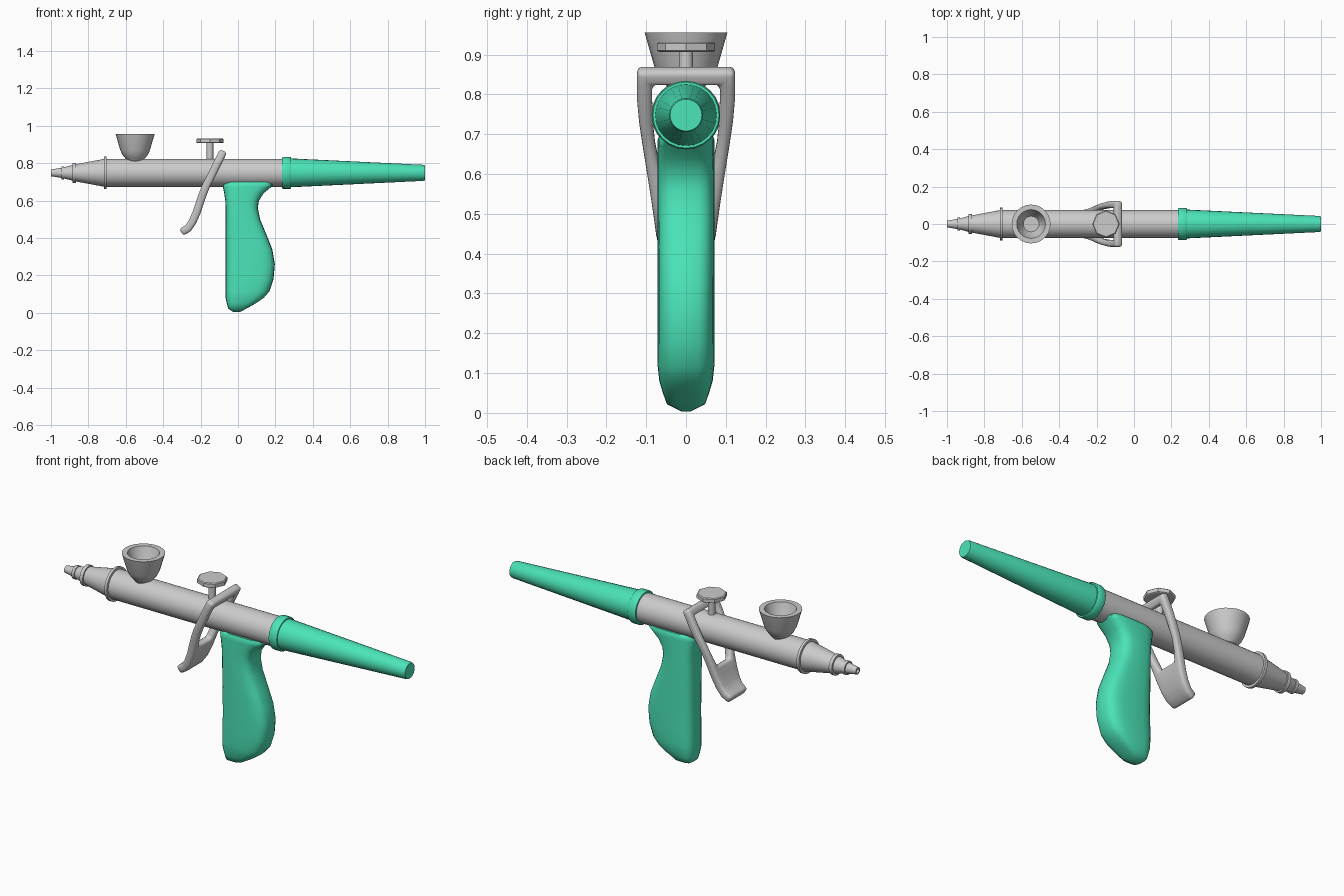
import bpy, bmesh, math
from mathutils import Vector

if "Cube" in bpy.data.objects:
    bpy.data.objects.remove(bpy.data.objects["Cube"])

AXIS_Z = 0.748
green = bpy.data.materials.new("green")
green.diffuse_color = (0.07, 0.78, 0.48, 1)
green.use_nodes = True
green.node_tree.nodes["Principled BSDF"].inputs["Base Color"].default_value = green.diffuse_color


def finish(name, bm, mat=None, angle=35):
    bmesh.ops.recalc_face_normals(bm, faces=bm.faces)
    me = bpy.data.meshes.new(name)
    bm.to_mesh(me)
    bm.free()
    ob = bpy.data.objects.new(name, me)
    bpy.context.collection.objects.link(ob)
    if mat:
        me.materials.append(mat)
    bpy.ops.object.select_all(action='DESELECT')
    ob.select_set(True)
    bpy.context.view_layer.objects.active = ob
    bpy.ops.object.shade_smooth_by_angle(angle=math.radians(angle))
    return ob


def loft(name, rings, mat=None, angle=35):
    """Skin a list of equal-length point rings and cap both ends."""
    bm = bmesh.new()
    rows = [[bm.verts.new(p) for p in r] for r in rings]
    n = len(rows[0])
    for a, b in zip(rows, rows[1:]):
        for i in range(n):
            j = (i + 1) % n
            bm.faces.new((a[i], a[j], b[j], b[i]))
    bm.faces.new(rows[0])
    bm.faces.new(rows[-1])
    return finish(name, bm, mat, angle)


def lathe(name, profile, origin, along_x=False, segs=24, mat=None, angle=35):
    """Revolve (position, radius) pairs around the x or z axis."""
    rings = []
    for t, r in profile:
        ring = []
        for i in range(segs):
            a = 2 * math.pi * i / segs
            c, s = r * math.cos(a), r * math.sin(a)
            ring.append(Vector(origin) + Vector((t, c, s) if along_x else (c, s, t)))
        rings.append(ring)
    return loft(name, rings, mat, angle)


# Barrel with stepped nozzle and bored tip
lathe("barrel", [(-0.96, 0.008), (-1.0, 0.011), (-1.0, 0.018), (-0.945, 0.027),
                 (-0.945, 0.035), (-0.93, 0.035), (-0.93, 0.03), (-0.885, 0.042),
                 (-0.885, 0.053), (-0.867, 0.053), (-0.867, 0.046), (-0.717, 0.074),
                 (-0.717, 0.087), (-0.703, 0.087), (-0.703, 0.075), (0.25, 0.075)],
      (0, 0, AXIS_Z), True, 32, angle=25)

# Green tapered rear handle with collar
lathe("rear_handle", [(0.236, 0.07), (0.236, 0.083), (0.241, 0.086), (0.278, 0.086),
                      (0.283, 0.083), (0.283, 0.077), (0.99, 0.043), (1.0, 0.040)],
      (0, 0, AXIS_Z), True, 24, green)

# Paint cup, hollow
lathe("paint_cup", [(0.78, 0.043), (0.815, 0.043), (0.827, 0.054), (0.845, 0.068),
                    (0.868, 0.079), (0.955, 0.104), (0.955, 0.077), (0.885, 0.056),
                    (0.862, 0.042)], (-0.55, 0, 0))

# Octagonal push button on its stem
lathe("button_stem", [(0.79, 0.018), (0.915, 0.018)], (-0.15, 0, 0), segs=12)
lathe("button_cap", [(0.907, 0.068), (0.910, 0.073), (0.928, 0.073), (0.932, 0.068)],
      (-0.15, 0, 0), segs=8, angle=30)

# Pistol grip: z, front x, back x, half width
sections = [(0.004, -0.025, 0.01, 0.012), (0.022, -0.052, 0.045, 0.048),
            (0.05, -0.06, 0.095, 0.058), (0.08, -0.066, 0.138, 0.067),
            (0.115, -0.067, 0.168, 0.071), (0.18, -0.067, 0.19, 0.072),
            (0.26, -0.066, 0.197, 0.072), (0.34, -0.066, 0.183, 0.072),
            (0.42, -0.066, 0.151, 0.072), (0.50, -0.066, 0.118, 0.072),
            (0.56, -0.066, 0.106, 0.072), (0.60, -0.068, 0.112, 0.072),
            (0.64, -0.074, 0.138, 0.072), (0.67, -0.08, 0.175, 0.072),
            (0.685, -0.082, 0.192, 0.072), (0.698, -0.07, 0.185, 0.066)]


def grip_ring(z, x0, x1, h):
    ring = []
    for i in range(24):
        a = 2 * math.pi * i / 24
        c, s = math.cos(a), math.sin(a)
        p = 0.6
        ring.append(((x0 + x1) / 2 + (x1 - x0) / 2 * math.copysign(abs(c) ** p, c),
                     h * math.copysign(abs(s) ** p, s), z))
    return ring


loft("grip", [grip_ring(*s) for s in sections], green, 60)

# Trigger yoke: x, z, half width, half opening (opening used between rows 1 and 6)
rows = [(-0.078, 0.865, 0.123, 0.085), (-0.096, 0.828, 0.123, 0.085),
        (-0.115, 0.79, 0.123, 0.085), (-0.142, 0.735, 0.118, 0.084),
        (-0.17, 0.68, 0.110, 0.078), (-0.19, 0.63, 0.102, 0.068),
        (-0.207, 0.58, 0.094, 0.052), (-0.222, 0.535, 0.087, 0.045),
        (-0.243, 0.487, 0.080, 0.04), (-0.267, 0.452, 0.075, 0.037),
        (-0.303, 0.430, 0.070, 0.035)]
bm = bmesh.new()
grid = [[bm.verts.new((x, y, z)) for y in (-w, -g, g, w)] for x, z, w, g in rows]
for k, (a, b) in enumerate(zip(grid, grid[1:])):
    for i in range(3):
        if not (i == 1 and 1 <= k < 6):
            bm.faces.new((a[i], a[i + 1], b[i + 1], b[i]))
trigger = finish("trigger", bm, angle=50)
solid = trigger.modifiers.new("thickness", 'SOLIDIFY')
solid.thickness, solid.offset = 0.042, 0
bevel = trigger.modifiers.new("rounding", 'BEVEL')
bevel.width, bevel.segments = 0.014, 3
bevel.limit_method, bevel.angle_limit = 'ANGLE', math.radians(50)
